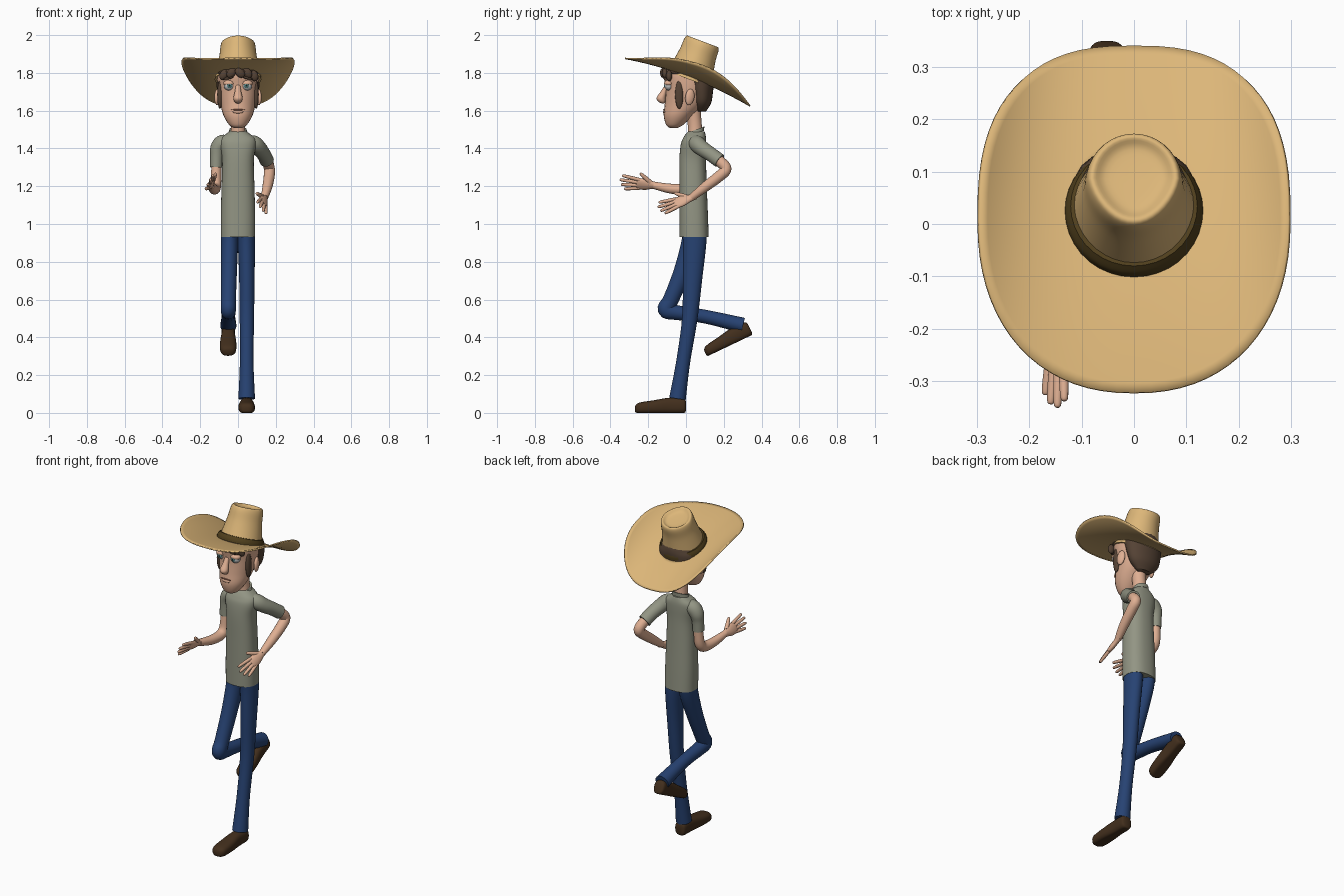
import bpy, bmesh, math
from mathutils import Vector

if "Cube" in bpy.data.objects:
    bpy.data.objects.remove(bpy.data.objects["Cube"])

def material(name, rgb):
    m = bpy.data.materials.new(name)
    m.diffuse_color = (*rgb, 1)
    m.use_nodes = True
    m.node_tree.nodes["Principled BSDF"].inputs["Base Color"].default_value = m.diffuse_color
    return m

SKIN = material("skin", (.74, .43, .29))
SHIRT = material("shirt", (.29, .30, .23))
JEANS = material("denim", (.02, .055, .17))
LEATHER = material("leather", (.055, .028, .012))
HAIR = material("hair", (.09, .055, .035))
STRAW = material("straw", (.72, .47, .19))
BAND = material("band", (.08, .05, .012))
WHITE = material("eye_white", (.8, .8, .78))
IRIS = material("iris", (.12, .3, .3))
BLACK = material("pupil", (.01, .01, .01))
LIP = material("lip_line", (.3, .12, .08))

def finish(name, bm, mat, angle=50):
    bmesh.ops.recalc_face_normals(bm, faces=bm.faces)
    me = bpy.data.meshes.new(name)
    bm.to_mesh(me)
    bm.free()
    ob = bpy.data.objects.new(name, me)
    bpy.context.collection.objects.link(ob)
    me.materials.append(mat)
    bpy.ops.object.select_all(action='DESELECT')
    ob.select_set(True)
    bpy.context.view_layer.objects.active = ob
    bpy.ops.object.shade_smooth_by_angle(angle=math.radians(angle))
    return ob

def spline(rows, steps=5):
    """Catmull-Rom through rows of numbers"""
    p = [rows[0]] + list(rows) + [rows[-1]]
    out = []
    for i in range(1, len(p) - 2):
        for k in range(steps):
            t = k / steps
            out.append([.5 * (2*b + (c-a)*t + (2*a-5*b+4*c-d)*t*t + (3*b-a-3*c+d)*t**3)
                        for a, b, c, d in zip(*p[i-1:i+3])])
    return out + [list(rows[-1])]

def power(c, n):
    return math.copysign(abs(c) ** (2 / n), c)

def loft(name, rows, mat, ref=(1, 0, 0), axis=None, n=2, sides=24, pinch=0, floor=None):
    """Skin through sections (x, y, z, radius along ref, other radius)"""
    rows = spline(rows)
    pts = [Vector(r[:3]) for r in rows]
    bm, rings = bmesh.new(), []
    for i, r in enumerate(rows):
        t = Vector(axis) if axis else pts[min(i+1, len(pts)-1)] - pts[max(i-1, 0)]
        t.normalize()
        u = Vector(ref)
        u = (u - t * u.dot(t)).normalized()
        v = t.cross(u)
        ring = []
        for k in range(sides):
            a = 2 * math.pi * k / sides
            c, s = power(math.cos(a), n), power(math.sin(a), n)
            narrow = 1 - pinch * max(0, -s) * i / len(rows)
            co = pts[i] + u * c * r[3] * narrow + v * s * r[4]
            if floor is not None:
                co.z = max(co.z, floor)
            ring.append(bm.verts.new(co))
        rings.append(ring)
    for a, b in zip(rings, rings[1:]):
        for k in range(sides):
            j = (k + 1) % sides
            bm.faces.new((a[k], a[j], b[j], b[k]))
    bm.faces.new(rings[0])
    bm.faces.new(rings[-1])
    return finish(name, bm, mat)

def tube(name, rows, mat, **kw):
    return loft(name, [(*r, r[3]) for r in rows], mat, **kw)

def stack(name, rows, mat, **kw):
    """Upright loft from (z, front y, back y, half width)"""
    return loft(name, [(0, (f+b)/2, z, w, (b-f)/2) for z, f, b, w in rows], mat, axis=(0, 0, 1), **kw)

def blob(name, loc, size, mat, rot=(0, 0, 0)):
    bm = bmesh.new()
    bmesh.ops.create_uvsphere(bm, u_segments=20, v_segments=12, radius=1)
    ob = finish(name, bm, mat, 180)
    ob.location, ob.scale, ob.rotation_euler = loc, size, rot
    return ob

# Hat brim: rounded-square sheet, drooping at the back and curled up at the sides
bm, rings, N = bmesh.new(), [], 72
for i in range(13):
    f, ring = i / 12, []
    for k in range(N):
        a = 2 * math.pi * k / N
        c, s = math.cos(a), math.sin(a)
        n = 2.6 if s > 0 else 2.25
        x = (1-f) * .115 * c + f * .297 * power(c, n)
        y = (1-f) * (.03 + .115 * s) + f * (.008 + .331 * power(s, n))
        z = 1.787 - .375*y - .3*y*y + (.08 + .15*y) * (abs(x) / .3) ** 3
        ring.append(bm.verts.new((x, y, z)))
    rings.append(ring)
for a, b in zip(rings, rings[1:]):
    for k in range(N):
        bm.faces.new((a[k], a[(k+1) % N], b[(k+1) % N], b[k]))
brim = finish("hat_brim", bm, STRAW)
solid = brim.modifiers.new("thickness", 'SOLIDIFY')
solid.thickness, solid.offset = .008, 0

# Hat crown leaning back with a dented top, and its band
lean = (0, .35, .93)
loft("hat_crown", [(0, .018, 1.765, .124, .126), (0, .036, 1.82, .113, .114), (0, .062, 1.895, .098, .1),
                   (0, .082, 1.95, .091, .096), (0, .088, 1.967, .08, .085), (0, .086, 1.953, .055, .06),
                   (0, .086, 1.95, .008, .008)], STRAW, axis=lean, sides=36, pinch=.3)
loft("hat_band", [(0, .024, 1.782, .133, .134), (0, .028, 1.798, .13, .131), (0, .034, 1.814, .121, .122)],
     BAND, axis=lean, sides=36)

# Head, neck and hair
stack("head", [(1.508, -.085, -.045, .02), (1.525, -.105, -.015, .047), (1.575, -.118, .04, .077),
               (1.64, -.112, .1, .094), (1.72, -.108, .13, .107), (1.79, -.118, .14, .11),
               (1.82, -.095, .135, .102), (1.88, -.02, .12, .06)], SKIN)
tube("neck", [(0, .05, 1.44, .042), (0, .046, 1.53, .037), (0, .035, 1.62, .042)], SKIN)
stack("hair", [(1.595, .06, .105, .045), (1.64, .035, .133, .09), (1.7, .02, .143, .109), (1.76, -.01, .15, .116),
               (1.79, -.1, .15, .117), (1.81, -.132, .145, .112), (1.835, -.075, .138, .1),
               (1.875, -.015, .125, .065)], HAIR)
for i, (x, z, tilt) in enumerate([(-.075, 1.79, .5), (-.035, 1.8, .7), (.01, 1.8, -.8), (.05, 1.8, -.6), (.085, 1.785, -.3)]):
    blob(f"fringe_tuft_{i}", (x, -.122 + 4.5*x*x, z), (.022, .016, .03), HAIR, (0, tilt, 0))

# Facial features
tube("nose", [(0, -.1, 1.735, .012), (0, -.118, 1.7, .017), (0, -.132, 1.668, .024), (0, -.128, 1.648, .019),
              (0, -.122, 1.638, .006)], SKIN, axis=(0, 0, 1))
blob("mouth", (0, -.117, 1.605), (.036, .004, .0035), LIP)
blob("lower_lip", (0, -.114, 1.594), (.028, .008, .009), SKIN)
for s, side in ((-1, "left"), (1, "right")):
    blob(f"eye_{side}", (s*.047, -.09, 1.733), (.028, .024, .026), WHITE)
    blob(f"iris_{side}", (s*.045, -.109, 1.733), (.014, .007, .014), IRIS)
    blob(f"pupil_{side}", (s*.045, -.1145, 1.733), (.006, .003, .006), BLACK)
    blob(f"eyelid_{side}", (s*.047, -.09, 1.745), (.031, .026, .018), SKIN)
    blob(f"eyebrow_{side}", (s*.05, -.112, 1.773), (.03, .009, .007), HAIR, (0, s*.2, s*.35))
    blob(f"ear_{side}", (s*.11, .02, 1.672), (.014, .025, .043), SKIN, (-.15, 0, s*.3))
    blob(f"sideburn_{side}", (s*.096, -.036, 1.685), (.014, .022, .075), HAIR)

# Shirt body and collar
stack("shirt_body", [(.932, -.035, .12, .091), (1.05, -.035, .116, .091), (1.2, -.035, .11, .087),
                     (1.34, -.035, .106, .084), (1.42, -.028, .107, .096), (1.455, -.015, .106, .09),
                     (1.478, .0, .102, .062), (1.49, .012, .098, .044)], SHIRT, n=2.4, sides=36)
tube("collar", [(0, .046, 1.475, .053), (0, .054, 1.5, .046)], SHIRT, axis=(0, -.35, .93))

# Sleeves and arms: left bent forward, right swung back
tube("sleeve_left", [(-.05, .05, 1.435, .036), (-.085, .05, 1.428, .043), (-.107, .05, 1.4, .04),
                     (-.113, .047, 1.36, .034), (-.115, .045, 1.3, .032)], SHIRT)
tube("arm_left", [(-.11, .05, 1.38, .025), (-.115, .045, 1.28, .027), (-.118, .035, 1.215, .029),
                  (-.122, .0, 1.187, .029), (-.13, -.08, 1.187, .026), (-.142, -.17, 1.205, .019)], SKIN)
tube("sleeve_right", [(.05, .05, 1.435, .036), (.085, .058, 1.425, .043), (.112, .085, 1.4, .041),
                      (.135, .13, 1.37, .038), (.153, .178, 1.335, .038)], SHIRT)
tube("arm_right", [(.12, .1, 1.39, .025), (.153, .175, 1.335, .029), (.166, .212, 1.292, .029),
                   (.165, .175, 1.252, .029), (.155, .1, 1.195, .026), (.14, .03, 1.14, .019)], SKIN)

def hand(side, wrist, d, s):
    """Palm, four fanned fingers and a thumb; d points to the tips, s to the thumb"""
    w, d = Vector(wrist), Vector(d).normalized()
    s = Vector(s)
    s = (s - d * s.dot(d)).normalized()
    loft(f"palm_{side}", [(*(w + d*a), b, c) for a, b, c in
                          ((-.02, .017, .017), (.01, .021, .015), (.05, .032, .015), (.085, .032, .012), (.098, .026, .008))],
         SKIN, ref=s, sides=16)
    for i in range(4):
        o = i - 1.5
        start, way = w + d*.08 + s*o*.016, (d + s*o*.12).normalized()
        ln = (.082, .1, .108, .098)[i]
        tube(f"finger_{side}_{i}", [(*(start + way*ln*a), r) for a, r in ((0, .01), (.5, .0095), (.92, .0075), (1, .003))],
             SKIN, ref=s, sides=10)
    start, way = w + d*.025 + s*.015, (d*.75 + s*.65).normalized()
    tube(f"thumb_{side}", [(*(start + way*a), r) for a, r in ((0, .013), (.04, .011), (.068, .008), (.075, .003))],
         SKIN, ref=s.cross(d), sides=10)

hand("left", (-.142, -.165, 1.205), (-.06, -.99, .09), (.45, 0, .85))
hand("right", (.14, .03, 1.14), (-.08, -.93, -.33), (-.55, -.2, .8))

# Trousers: right leg planted, left leg kicked back
loft("trouser_right", [(.044, .045, .95, .046, .064), (.045, .045, .88, .045, .061), (.047, .035, .72, .041, .052),
                       (.047, .02, .5, .038, .041), (.046, -.015, .27, .036, .037), (.046, -.045, .075, .044, .044)], JEANS)
loft("trouser_left", [(-.044, .045, .95, .046, .064), (-.045, .03, .88, .045, .059), (-.048, -.02, .74, .042, .048),
                      (-.051, -.08, .6, .04, .042), (-.051, -.104, .548, .04, .046), (-.051, -.05, .531, .038, .039),
                      (-.051, .1, .51, .036, .036), (-.051, .302, .463, .043, .041)], JEANS)

# Shoes
for side, loc, rx in (("right", (.046, 0, 0), 0), ("left", (-.052, .355, .415), 25.5)):
    shoe = loft(f"shoe_{side}", [(0, -.001, .036, .02, .026), (0, -.015, .038, .034, .04), (0, -.09, .038, .036, .042),
                                 (0, -.17, .031, .043, .036), (0, -.24, .026, .042, .03), (0, -.264, .023, .03, .022),
                                 (0, -.271, .02, .012, .01)], LEATHER, axis=(0, -1, 0), n=2.6, floor=0)
    shoe.location, shoe.rotation_euler = loc, (math.radians(rx), 0, 0)
